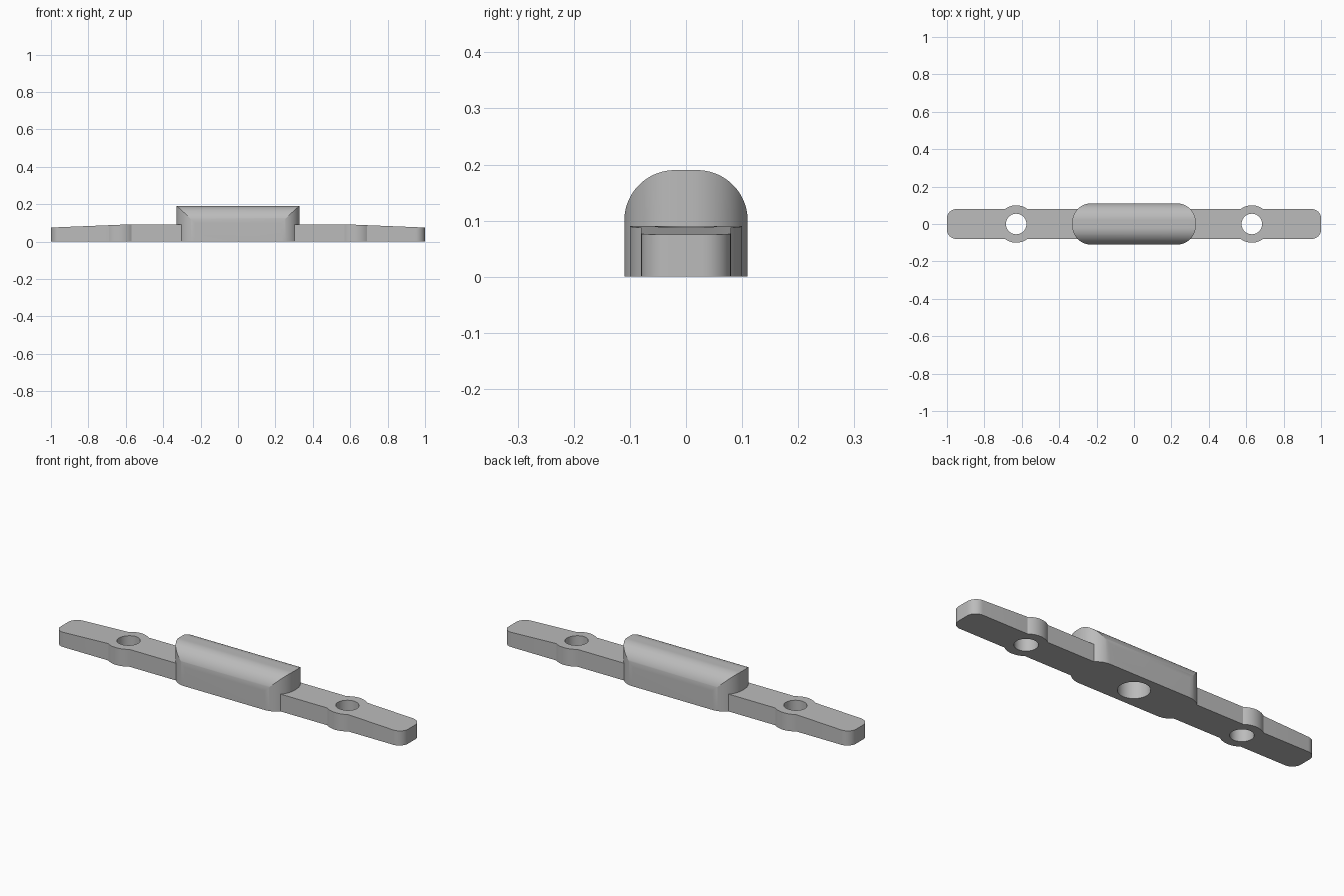
import bpy, bmesh, math

cube = bpy.data.objects.get("Cube")
if cube:
    bpy.data.objects.remove(cube, do_unlink=True)

grey = bpy.data.materials.new("light_grey")
grey.use_nodes = True
COLOUR = (0.5, 0.5, 0.5, 1)
grey.diffuse_color = COLOUR
grey.node_tree.nodes["Principled BSDF"].inputs["Base Color"].default_value = COLOUR


def arc(cx, cy, r, start, end, steps=16):
    angles = [math.radians(start + (end - start) * i / steps) for i in range(steps + 1)]
    return [(cx + r * math.cos(a), cy + r * math.sin(a)) for a in angles]


def mirror_quarter(pts):
    """Full outline from a quarter running from the +x side to the +y side."""
    half = pts + [(-x, y) for x, y in reversed(pts)]
    return half + [(-x, -y) for x, y in half]


def prism(name, outline, low, high, axis="z"):
    """Extrude an outline in xy (z), xz (y) or yz (x) along the named axis."""
    place = {"z": lambda a, b, c: (a, b, c),
             "y": lambda a, b, c: (a, c, b),
             "x": lambda a, b, c: (c, a, b)}[axis]
    bm = bmesh.new()
    face = bm.faces.new([bm.verts.new(place(a, b, low)) for a, b in outline])
    extruded = bmesh.ops.extrude_face_region(bm, geom=[face])["geom"]
    bmesh.ops.translate(bm, vec=place(0, 0, high - low),
                        verts=[v for v in extruded if isinstance(v, bmesh.types.BMVert)])
    bmesh.ops.recalc_face_normals(bm, faces=bm.faces)
    mesh = bpy.data.meshes.new(name)
    bm.to_mesh(mesh)
    bm.free()
    mesh.materials.append(grey)
    obj = bpy.data.objects.new(name, mesh)
    bpy.context.collection.objects.link(obj)
    return obj


def combine(target, tool, operation):
    """Apply a boolean and discard the tool object."""
    mod = target.modifiers.new("cut", "BOOLEAN")
    mod.operation, mod.object, mod.solver = operation, tool, "EXACT"
    bpy.context.view_layer.update()
    result = target.evaluated_get(bpy.context.evaluated_depsgraph_get())
    mesh = bpy.data.meshes.new_from_object(result)
    target.modifiers.clear()
    target.data = mesh
    bpy.data.objects.remove(tool, do_unlink=True)


# Long bar with rounded ends and round screw bosses, thinning toward its tips
BOSS_X, BOSS_R, BAR_Y = 0.63, 0.1, 0.08
meet = math.degrees(math.asin(BAR_Y / BOSS_R))
quarter = arc(0.95, 0.03, 0.05, 0, 90, 10) + arc(BOSS_X, 0, BOSS_R, meet, 180 - meet)
body = prism("mounting_bar", mirror_quarter(quarter), 0, 0.3)
side = [(-1.1, -0.1), (1.1, -0.1), (1.1, 0.071), (BOSS_X, 0.09),
        (-BOSS_X, 0.09), (-1.1, 0.071)]
combine(body, prism("bar_side", side, -0.3, 0.3, "y"), "INTERSECT")

# Raised centre block: rounded plan crossed with a domed section
block = prism("centre_block", mirror_quarter(arc(0.23, 0.01, 0.1, 0, 90, 24)), 0, 0.3)
dome = [(-0.2, -0.1), (0.2, -0.1), (0.2, 0.1)]
dome = [(0.11, -0.1)] + arc(0.02, 0.1, 0.09, 0, 90, 24)
dome += [(-y, z) for y, z in reversed(dome)]
combine(block, prism("dome_section", dome, -0.5, 0.5, "x"), "INTERSECT")
combine(body, block, "UNION")

# Two screw holes through the bosses and a blind socket under the block
for x, radius, depth in ((-BOSS_X, 0.055, 0.3), (BOSS_X, 0.055, 0.3), (0, 0.075, 0.14)):
    circle = arc(x, 0, radius, 0, 360, 48)[:-1]
    combine(body, prism("hole_cutter", circle, -0.1, depth), "DIFFERENCE")

bpy.ops.object.select_all(action="DESELECT")
body.select_set(True)
bpy.context.view_layer.objects.active = body
bpy.ops.object.shade_smooth_by_angle(angle=math.radians(20))
